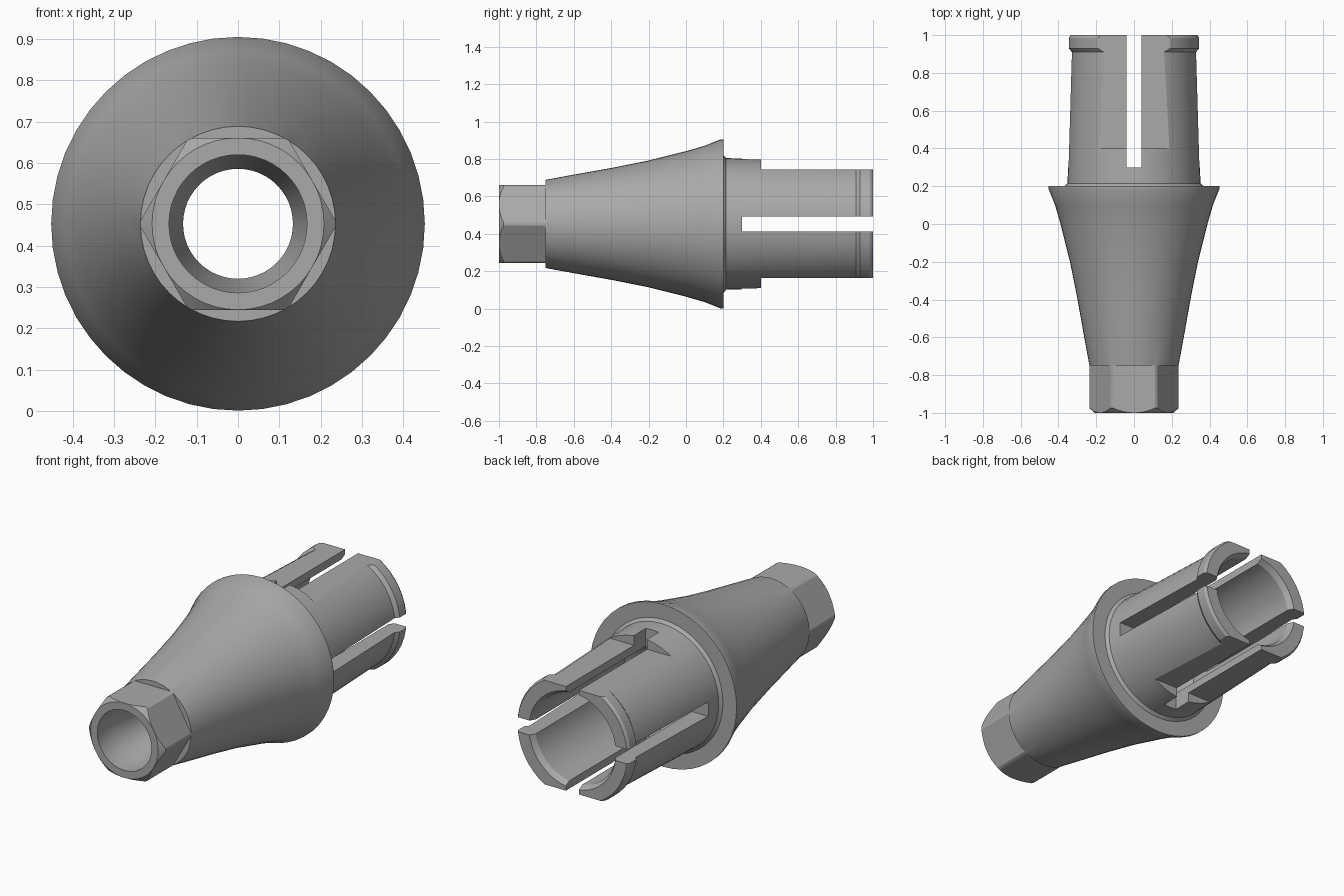
import bpy, bmesh
from math import sin, cos, pi, radians
from mathutils import Matrix, Vector

AXIS_Z = 0.453
SEGMENTS = 48

cube = bpy.data.objects.get("Cube")
if cube:
    bpy.data.objects.remove(cube, do_unlink=True)

metal = bpy.data.materials.new("grey metal")
metal.use_nodes = True
grey = (0.4, 0.4, 0.4, 1)
metal.diffuse_color = grey
metal.node_tree.nodes["Principled BSDF"].inputs["Base Color"].default_value = grey


def make_object(name, bm):
    bmesh.ops.recalc_face_normals(bm, faces=bm.faces)
    mesh = bpy.data.meshes.new(name)
    bm.to_mesh(mesh)
    bm.free()
    mesh.materials.append(metal)
    obj = bpy.data.objects.new(name, mesh)
    bpy.context.collection.objects.link(obj)
    return obj


def lathe(name, profile):
    """Turn a closed (y, radius) profile about the long axis."""
    bm = bmesh.new()
    rings = []
    for i in range(SEGMENTS):
        a = 2 * pi * i / SEGMENTS
        rings.append([bm.verts.new((r * cos(a), y, AXIS_Z + r * sin(a)))
                      for y, r in profile])
    count = len(profile)
    for i in range(SEGMENTS):
        a, b = rings[i], rings[(i + 1) % SEGMENTS]
        for j in range(count):
            k = (j + 1) % count
            bm.faces.new((a[j], a[k], b[k], b[j]))
    return make_object(name, bm)


def cut_box(target, low, high, angle=0):
    """Subtract a box, given relative to the axis and turned about it."""
    low, high = Vector(low), Vector(high)
    bm = bmesh.new()
    bmesh.ops.create_cube(bm, size=1)
    place = (Matrix.Translation((0, 0, AXIS_Z)) @ Matrix.Rotation(angle, 4, 'Y')
             @ Matrix.Translation((low + high) / 2)
             @ Matrix.Diagonal((*(high - low), 1)))
    bm.transform(place)
    cutter = make_object("cutter", bm)
    cutter.hide_render = True
    mod = target.modifiers.new("cut", 'BOOLEAN')
    mod.operation = 'DIFFERENCE'
    mod.solver = 'EXACT'
    mod.object = cutter
    return cutter


# Turned body: hex stub, flared cone, shoulder, sleeve with snap lip
outer = [(-1, 0.208), (-0.975, 0.236), (-0.75, 0.236), (-0.58, 0.267),
         (-0.4, 0.299), (-0.2, 0.339), (0, 0.389), (0.1, 0.418),
         (0.185, 0.452), (0.2, 0.452), (0.2, 0.368), (0.215, 0.352),
         (0.4, 0.346), (0.91, 0.331), (0.93, 0.348), (0.985, 0.348), (1, 0.338)]
# Bore: wide sleeve, tapered seat, narrow screw passage
inner = [(1, 0.268), (0.97, 0.25), (0.2, 0.25), (0.1, 0.133),
         (-0.75, 0.133), (-0.85, 0.167), (-1, 0.167)]
body = lathe("abutment_body", outer + inner)

cutters = []
# Six flats of the hexagonal stub
for i in range(6):
    cutters.append(cut_box(body, (-0.3, -1.1, 0.208), (0.3, -0.75, 0.4), i * pi / 3))
# Flats above and below the sleeve
for i in range(2):
    cutters.append(cut_box(body, (-0.5, 0.4, 0.29), (0.5, 1.1, 0.5), i * pi))
# Crossed slots that split the sleeve into four fingers
for i in range(2):
    cutters.append(cut_box(body, (-0.04, 0.3, -0.6), (0.04, 1.1, 0.6), i * pi / 2))

# Apply the cuts and remove the cutters
graph = bpy.context.evaluated_depsgraph_get()
graph.update()
cut_mesh = bpy.data.meshes.new_from_object(body.evaluated_get(graph))
body.modifiers.clear()
body.data = cut_mesh
for cutter in cutters:
    bpy.data.objects.remove(cutter, do_unlink=True)
cut_mesh.materials.clear()
cut_mesh.materials.append(metal)
for face in cut_mesh.polygons:
    face.material_index = 0

bpy.ops.object.select_all(action='DESELECT')
body.select_set(True)
bpy.context.view_layer.objects.active = body
bpy.ops.object.shade_smooth_by_angle(angle=radians(25))
